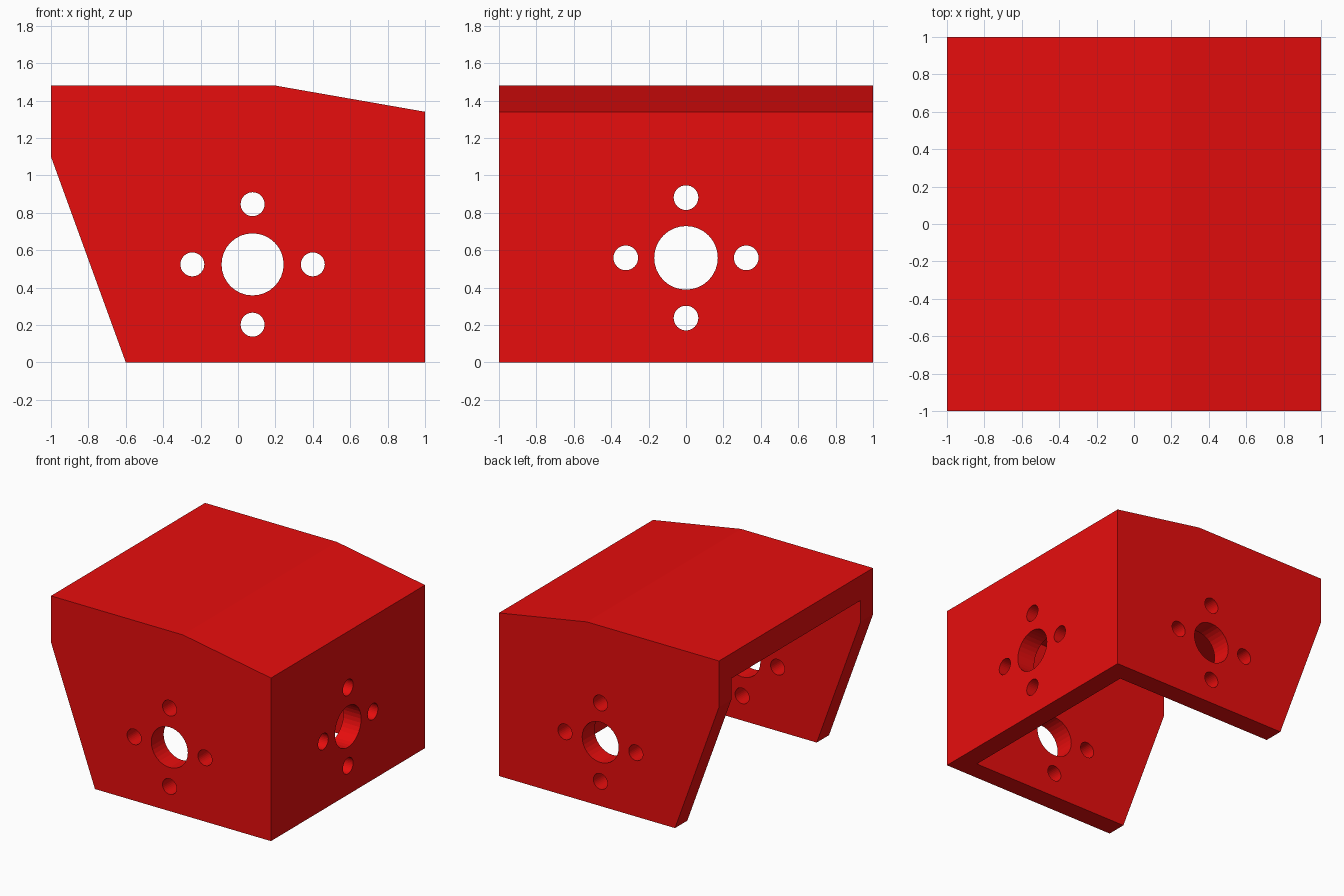
import bpy, bmesh
from math import pi
from mathutils import Matrix, Vector

if "Cube" in bpy.data.objects:
    bpy.data.objects.remove(bpy.data.objects["Cube"])

WALL = 0.16
ROOF = 0.205


def prism(name, profile, half_depth):
    """Extrude an xz profile along y, centred on y = 0."""
    bm = bmesh.new()
    face = bm.faces.new([bm.verts.new((x, -half_depth, z)) for x, z in profile])
    ext = bmesh.ops.extrude_face_region(bm, geom=[face])["geom"]
    verts = [g for g in ext if isinstance(g, bmesh.types.BMVert)]
    bmesh.ops.translate(bm, verts=verts, vec=(0, 2 * half_depth, 0))
    bmesh.ops.recalc_face_normals(bm, faces=bm.faces)
    return to_object(name, bm)


def to_object(name, bm):
    mesh = bpy.data.meshes.new(name)
    bm.to_mesh(mesh)
    bm.free()
    obj = bpy.data.objects.new(name, mesh)
    bpy.context.collection.objects.link(obj)
    return obj


def hole_pattern(bm, centre, across, rot, length, big, small):
    """One shaft hole with four screw holes around it."""
    c, u, up = Vector(centre), Vector(across), Vector((0, 0, 1))
    spots = [(c, big)] + [(c + 0.322 * d, small) for d in (u, -u, up, -up)]
    for pos, radius in spots:
        bmesh.ops.create_cone(bm, cap_ends=True, segments=32, radius1=radius,
                              radius2=radius, depth=length,
                              matrix=Matrix.Translation(pos) @ rot)


def cut(target, cutter):
    cutter.hide_render = True
    mod = target.modifiers.new("cut", 'BOOLEAN')
    mod.operation = 'DIFFERENCE'
    mod.solver = 'EXACT'
    mod.object = cutter
    bpy.context.view_layer.objects.active = target
    bpy.ops.object.modifier_apply(modifier=mod.name)
    bpy.data.objects.remove(cutter)


# Outer shell with sloped roof edge and slanted open side
housing = prism("motor_bracket", [(-0.6, 0), (1, 0), (1, 1.34), (0.2, 1.48),
                                  (-1, 1.48), (-1, 1.1)], 1)

# Inside space, open to the left and below
cavity = prism("cavity_cutter", [(-2, -1), (1 - WALL, -1),
                                 (1 - WALL, 1.368 - ROOF), (0.2, 1.48 - ROOF),
                                 (-2, 1.48 - ROOF)], 1 - WALL)
cut(housing, cavity)

# Holes through the front and back plates, and through the right plate
bm = bmesh.new()
hole_pattern(bm, (0.078, 0, 0.524), (1, 0, 0), Matrix.Rotation(pi / 2, 4, 'X'),
             3, 0.166, 0.064)
hole_pattern(bm, (1, 0, 0.559), (0, 1, 0), Matrix.Rotation(pi / 2, 4, 'Y'),
             0.6, 0.17, 0.066)
cut(housing, to_object("hole_cutter", bm))

# Red paint
red = bpy.data.materials.new("red")
red.diffuse_color = (0.8, 0.004, 0.004, 1)
red.use_nodes = True
red.node_tree.nodes["Principled BSDF"].inputs["Base Color"].default_value = red.diffuse_color
housing.data.materials.clear()
housing.data.materials.append(red)
for poly in housing.data.polygons:
    poly.material_index = 0
